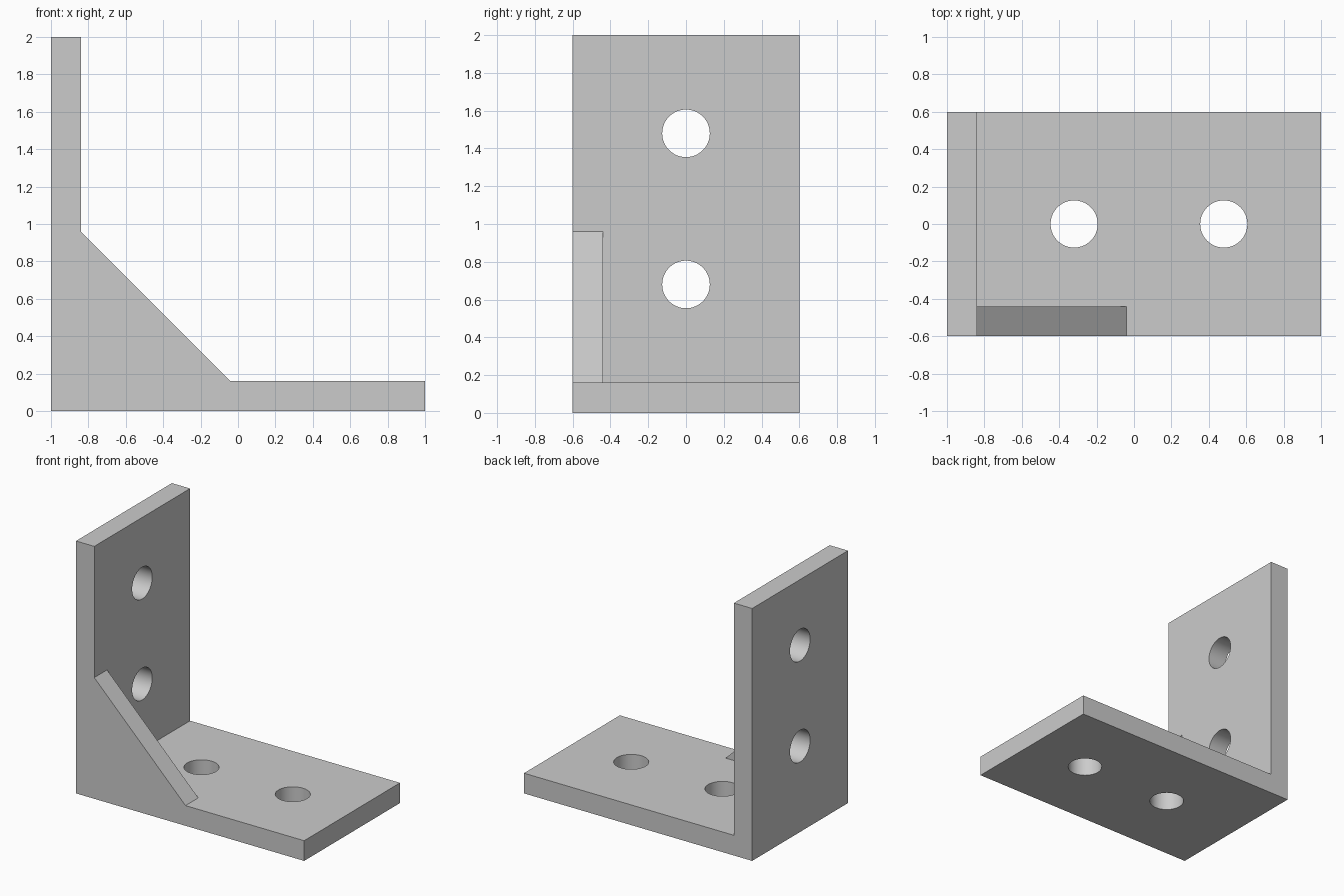
import bpy
import bmesh
import math

default = bpy.data.objects.get("Cube")
if default:
    bpy.data.objects.remove(default, do_unlink=True)

THICK = 0.16       # plate and gusset thickness
HALF_W = 0.6       # half the bracket width
GUSSET = 0.8       # gusset leg length
HOLE_R = 0.126
INNER = -1 + THICK

steel = bpy.data.materials.new("plain_grey")
steel.use_nodes = True
grey = (0.6, 0.6, 0.6, 1)
steel.diffuse_color = grey
steel.node_tree.nodes["Principled BSDF"].inputs["Base Color"].default_value = grey


def extrude_profile(name, points, y0, y1):
    """Solid made from an x-z outline swept along y."""
    bm = bmesh.new()
    face = bm.faces.new([bm.verts.new((x, y0, z)) for x, z in points])
    swept = bmesh.ops.extrude_face_region(bm, geom=[face])["geom"]
    verts = [v for v in swept if isinstance(v, bmesh.types.BMVert)]
    bmesh.ops.translate(bm, vec=(0, y1 - y0, 0), verts=verts)
    bmesh.ops.recalc_face_normals(bm, faces=bm.faces)
    mesh = bpy.data.meshes.new(name)
    bm.to_mesh(mesh)
    bm.free()
    mesh.materials.append(steel)
    obj = bpy.data.objects.new(name, mesh)
    bpy.context.collection.objects.link(obj)
    return obj


def combine(target, tool, operation):
    """Apply a boolean and discard the tool object."""
    mod = target.modifiers.new(operation.lower(), "BOOLEAN")
    mod.operation = operation
    mod.solver = "EXACT"
    mod.object = tool
    bpy.ops.object.select_all(action="DESELECT")
    bpy.context.view_layer.objects.active = target
    target.select_set(True)
    bpy.ops.object.modifier_apply(modifier=mod.name)
    bpy.data.objects.remove(tool, do_unlink=True)


def drill(target, location, rotation):
    bpy.ops.mesh.primitive_cylinder_add(
        vertices=64, radius=HOLE_R, depth=THICK * 3,
        location=location, rotation=rotation)
    cutter = bpy.context.object
    cutter.name = "hole_cutter"
    cutter.hide_render = True
    cutter.data.materials.append(steel)
    combine(target, cutter, "DIFFERENCE")


# L-shaped body: base plate and upright plate
bracket = extrude_profile(
    "angle_bracket",
    [(-1, 0), (1, 0), (1, THICK), (INNER, THICK), (INNER, 2), (-1, 2)],
    -HALF_W, HALF_W)

# Triangular gusset flush with the front edge
gusset = extrude_profile(
    "gusset",
    [(-1, 0), (INNER + GUSSET, 0), (INNER + GUSSET, THICK),
     (INNER, THICK + GUSSET), (-1, THICK + GUSSET)],
    -HALF_W, -HALF_W + THICK)
combine(bracket, gusset, "UNION")

# Merge coplanar faces left by the union
bm = bmesh.new()
bm.from_mesh(bracket.data)
bmesh.ops.remove_doubles(bm, verts=bm.verts, dist=0.0001)
bmesh.ops.dissolve_limit(bm, angle_limit=math.radians(1),
                         verts=bm.verts, edges=bm.edges)
bm.to_mesh(bracket.data)
bm.free()

# Two screw holes through each plate
for along in (0.68, 1.48):
    drill(bracket, (along - 1, 0, THICK / 2), (0, 0, 0))
    drill(bracket, (-1 + THICK / 2, 0, along), (0, math.pi / 2, 0))

bpy.ops.object.select_all(action="DESELECT")
bracket.select_set(True)
bpy.context.view_layer.objects.active = bracket
bpy.ops.object.shade_smooth_by_angle(angle=math.radians(30))
